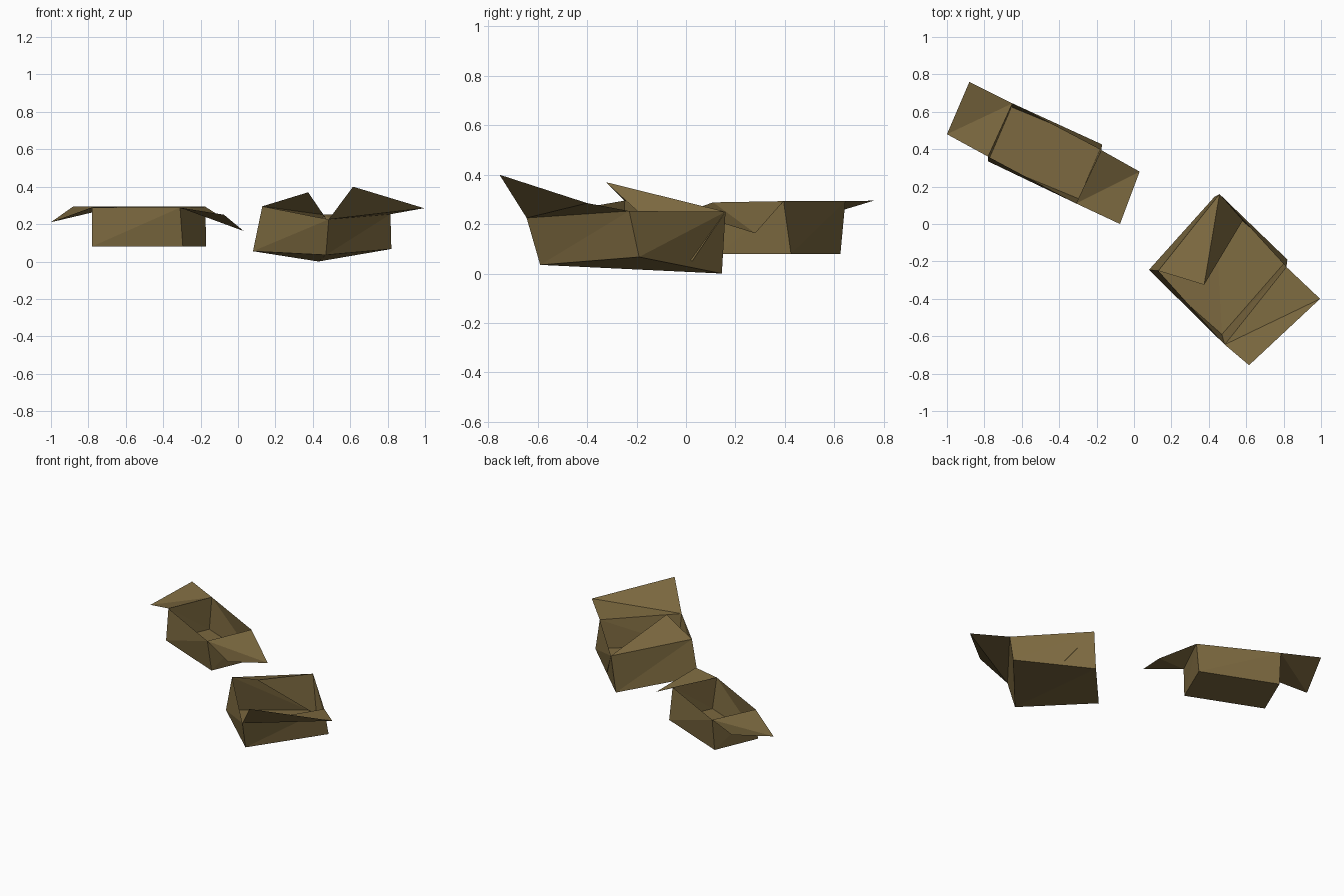
import bpy
import bmesh

old_cube = bpy.data.objects.get("Cube")
if old_cube:
    bpy.data.objects.remove(old_cube, do_unlink=True)

# Single cardboard colour
cardboard = bpy.data.materials.new("cardboard brown")
cardboard.use_nodes = True
colour = (0.2, 0.14, 0.05, 1)
cardboard.diffuse_color = colour
shader = cardboard.node_tree.nodes["Principled BSDF"]
shader.inputs["Base Color"].default_value = colour
shader.inputs["Roughness"].default_value = 0.9


def make_panels(name, panels):
    """Build thin card panels, each creased along its first-to-third corner."""
    bm = bmesh.new()
    for a, b, c, d in panels:
        va, vb, vc, vd = [bm.verts.new(point) for point in (a, b, c, d)]
        bm.faces.new((va, vb, vc))
        bm.faces.new((va, vc, vd))
    bmesh.ops.remove_doubles(bm, verts=bm.verts, dist=0.0001)
    mesh = bpy.data.meshes.new(name)
    bm.to_mesh(mesh)
    bm.free()
    mesh.materials.append(cardboard)
    part = bpy.data.objects.new(name, mesh)
    bpy.context.scene.collection.objects.link(part)
    return part


def open_carton(name, base, rim, flaps):
    """Make a tray from base and rim corners, then hinge flaps on rim sides."""
    panels = [tuple(reversed(base))]
    for side in range(len(base)):
        following = (side + 1) % len(base)
        panels.append((base[side], base[following], rim[following], rim[side]))
    make_panels(name + "_tray", panels)
    for flap_name, side, near_tip, far_tip in flaps:
        following = (side + 1) % len(rim)
        make_panels(name + "_" + flap_name,
                    [(rim[side], rim[following], far_tip, near_tip)])


# Long carton: corners run front left, front right, back right, back left
open_carton(
    "long_carton",
    base=[(-.78, .335, .08), (-.295, .135, .08), (-.17, .425, .08), (-.655, .625, .08)],
    rim=[(-.78, .36, .29), (-.31, .11, .288), (-.175, .395, .293), (-.65, .645, .293)],
    flaps=[
        ("right_flap", 1, (-.075, 0, .25), (.03, .28, .163)),
        ("left_flap", 3, (-.88, .76, .295), (-1, .48, .21)),
    ],
)

# Wide crumpled carton: one flap stands up, the other has fallen inward
open_carton(
    "wide_carton",
    base=[(.08, -.245, .055), (.47, -.59, .035), (.82, -.19, .067), (.43, .145, 0)],
    rim=[(.13, -.25, .295), (.485, -.645, .225), (.815, -.23, .253), (.457, .16, .25)],
    flaps=[
        ("raised_flap", 1, (.615, -.755, .4), (.995, -.4, .285)),
        ("inward_flap", 3, (.585, .025, .05), (.375, -.325, .37)),
    ],
)
